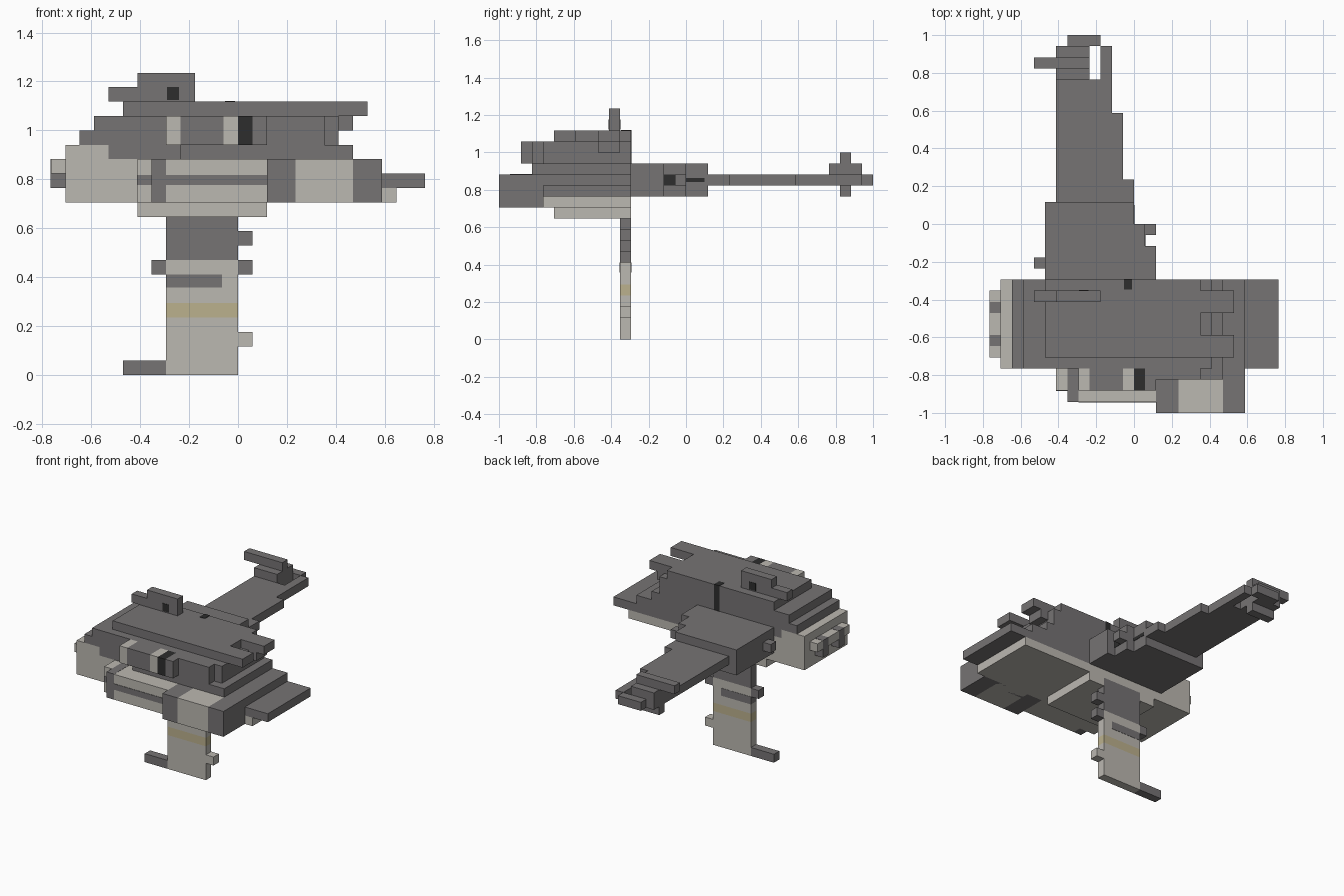
import bpy
import bmesh
from mathutils import Vector

default = bpy.data.objects.get("Cube")
if default:
    bpy.data.objects.remove(default, do_unlink=True)

UNIT = 1 / 17  # one block


def material(name, colour):
    mat = bpy.data.materials.new(name)
    mat.use_nodes = True
    mat.diffuse_color = (*colour, 1)
    mat.node_tree.nodes["Principled BSDF"].inputs["Base Color"].default_value = (*colour, 1)
    return mat


DARK = material("dark grey", (.18, .172, .174))
LIGHT = material("light grey", (.5, .48, .44))
YELLOW = material("dull yellow", (.5, .44, .27))
BLACK = material("black", (.026, .026, .026))


def box(name, mat, x, y, z):
    """Block spanning the given (low, high) ranges in block units."""
    bm = bmesh.new()
    bmesh.ops.create_cube(bm, size=1)
    low, high = (Vector(corner) for corner in zip(x, y, z))
    for v in bm.verts:
        v.co = Vector([(low[i] if v.co[i] < 0 else high[i]) * UNIT for i in range(3)])
    mesh = bpy.data.meshes.new(name)
    bm.to_mesh(mesh)
    bm.free()
    mesh.materials.append(mat)
    obj = bpy.data.objects.new(name, mesh)
    bpy.context.collection.objects.link(obj)
    return obj


HULL = (-13, -5)   # depth of the main body
LEG = (-6, -5)     # depth of the leg
SLAB = (14, 15)    # height of the tail slab
SIDE = (12, 15)    # height of the lower body

# Leg with its coloured bands and side tabs
for name, mat, z in (("leg_lower", LIGHT, (0, 4)), ("leg_yellow_band", YELLOW, (4, 5)),
                     ("leg_middle", LIGHT, (5, 8)), ("leg_upper", DARK, (8, 12))):
    box(name, mat, (-5, 0), LEG, z)
box("leg_dark_stripe", DARK, (-5.02, -1.1), (-6.03, -4.97), (6.1, 7))
box("leg_foot", DARK, (-8, -5), LEG, (0, 1))
box("leg_low_tab", LIGHT, (0, 1), LEG, (2, 3))
box("leg_middle_tab", DARK, (0, 1), LEG, (7, 8))
box("leg_right_tab", DARK, (-6, -5), LEG, (7, 8))
box("leg_high_tab", DARK, (0, 1), LEG, (9, 10))

# Keel and lower body
box("keel", LIGHT, (-7, 2), (-12, -5), (11, 12))
box("lower_deck", LIGHT, (-12, 11), HULL, (12, 13))
box("side_body", LIGHT, (-12, -7), HULL, (13, 15))
box("main_body", DARK, (-7, 10), HULL, (13, 15))
box("side_plate", DARK, (10, 13), HULL, (13, 14))
box("side_shoulder", LIGHT, (-12, -9), HULL, (15, 16))
box("side_rail", LIGHT, (-13, -12), (-12, -6), SLAB)
for y in (-11, -8):
    box("side_rail_clip", DARK, (-13.02, -12), (y, y + 1), (13, 15.03))

# Stepped upper body
for left, right, front, z in ((-9, 8, -13, 15), (-11, 7, -13, 16),
                              (-10, 7, -13, 17), (-8, 6, -12, 18)):
    box("upper_layer", DARK, (left, right), (front, -5), (z, z + 1))
box("upper_tab", DARK, (7, 8), (-8, -6), (17, 18))
for y in (-12, -8):
    box("roof_tab", DARK, (6, 9), (y, y + 2), (18, 19))
box("rear_slot", BLACK, (-.9, -.2), (-5.9, -4.96), (16, 19.04))

# Front middle section
box("front_base", LIGHT, (-7, 2), (-15, -13), SIDE)
box("front_panel", LIGHT, (-5, 2), (-16, -15), SIDE)
box("front_end_cap", DARK, (-6, -5), (-16, -12.9), (12, 15.02))
box("front_stripe", DARK, (-5, 2), (-16.05, -15.9), (13.2, 13.9))
box("front_stripe_side", DARK, (-7.03, -6), (-15.04, -14), (13.2, 13.9))

# Front shoulder and turret
box("front_shoulder", DARK, (2, 8), (-14, -13), (12, 16))
box("front_shoulder_top", DARK, (2, 6), (-14, -13), (16, 18))
box("turret_base", DARK, (-4, 2), (-14, -13), (15, 16))
for name, mat, x in (("turret_side", LIGHT, (-5, -4)), ("turret_middle", DARK, (-4, -1)),
                     ("turret_strip", LIGHT, (-1, 0)), ("turret_window", BLACK, (0, 1)),
                     ("turret_end", DARK, (1, 2))):
    box(name, mat, x, (-15, -13), (16, 18))

# Front pod
for name, mat, x in (("pod_inner_end", DARK, (2, 4)), ("pod_middle", LIGHT, (4, 8)),
                     ("pod_outer_end", DARK, (8, 10))):
    box(name, mat, x, (-17, -13), SIDE)

# Roof fin
box("fin", DARK, (-7, -3), (-7, -6), (19, 21))
box("fin_tab", DARK, (-9, -7), (-7, -6), (19, 20))
box("fin_hole", BLACK, (-4.95, -4.1), (-7.04, -5.96), (19.1, 20))

# Rear wing root with side tabs
for right, y in ((2, (-5, -2)), (1, (-2, 0)), (0, (0, 2))):
    box("wing_root", DARK, (-8, right), y, (13, 16))
box("wing_left_tab", DARK, (1, 2), (-1, 0), SLAB)
box("wing_right_tab", DARK, (-9, -8), (-4, -3), SLAB)
box("wing_vent", BLACK, (.9, 1.04), (-2, -1), SLAB)
box("wing_slot", BLACK, (-.2, .04), (0, 1.7), (14.3, 14.7))

# Tapering tail slab, open near the tip
for left, right, y in ((-7, 0, (2, 4)), (-7, -1, (4, 10)), (-7, -2, (10, 13)),
                       (-7, -4, (13, 16)), (-3, -2, (13, 16)), (-6, -3, (16, 17))):
    box("tail_slab", DARK, (left, right), y, SLAB)
box("tail_block", DARK, (-7, -4), (13, 16), (15, 16))
box("tail_bar", DARK, (-9, -4), (14, 15), (16, 17))
box("tail_lower_fin", DARK, (-7, -4), (14, 15), (13, 14))
